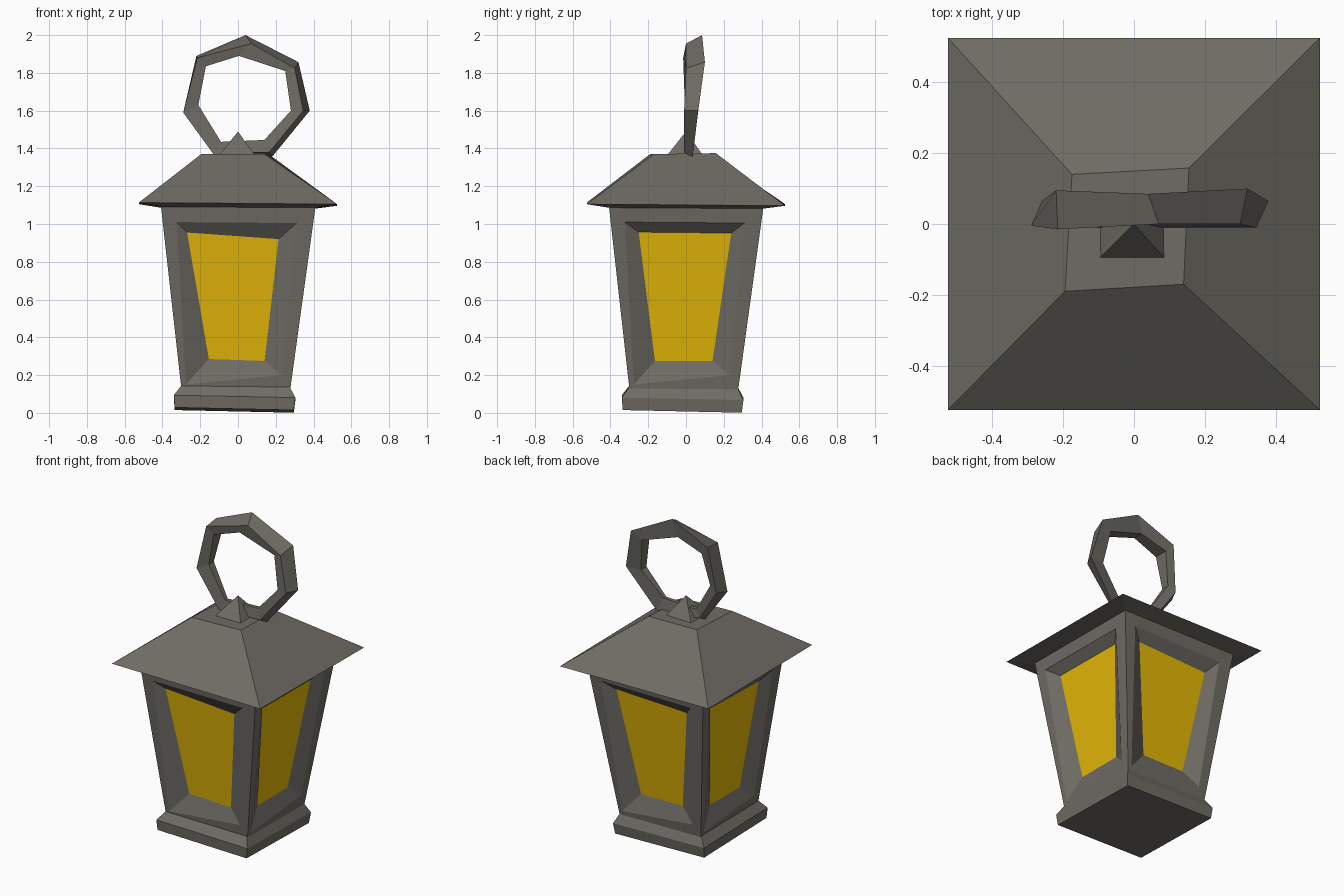
import bpy, bmesh, math
from mathutils import Matrix

if "Cube" in bpy.data.objects:
    bpy.data.objects.remove(bpy.data.objects["Cube"])


def material(name, rgb):
    m = bpy.data.materials.new(name)
    m.diffuse_color = (*rgb, 1.0)
    m.use_nodes = True
    m.node_tree.nodes["Principled BSDF"].inputs["Base Color"].default_value = m.diffuse_color
    return m


METAL = material("dark grey metal", (0.16, 0.15, 0.13))
GLASS = material("amber glass", (0.78, 0.48, 0.002))


def make(name, verts, faces, mat):
    me = bpy.data.meshes.new(name)
    me.from_pydata(verts, [], faces)
    me.materials.append(mat)
    ob = bpy.data.objects.new(name, me)
    bpy.context.collection.objects.link(ob)
    return ob


def bridge(rings, closed=False):
    """Quads joining consecutive rings of equal size."""
    n, k = len(rings[0]), len(rings)
    return [(a * n + i, a * n + (i + 1) % n,
             (a + 1) % k * n + (i + 1) % n, (a + 1) % k * n + i)
            for a in range(k if closed else k - 1) for i in range(n)]


def loft(name, rings, mat, caps=True):
    n = len(rings[0])
    faces = bridge(rings)
    if caps:
        faces += [tuple(reversed(range(n))),
                  tuple(range(n * (len(rings) - 1), n * len(rings)))]
    return make(name, [p for r in rings for p in r], faces, mat)


def square(h, z, c=0.0, tilt=0.0):
    pts = [(c - h, c - h), (c + h, c - h), (c + h, c + h), (c - h, c + h)]
    return [(x, y, z - tilt * (x + y)) for x, y in pts]


# Foot, slightly crooked
loft("foot", [square(0.315, 0.014, -0.02, 0.022), square(0.322, 0.08, -0.018, 0.02),
              square(0.285, 0.14, -0.013, 0.012)], METAL)

# Body walls: flat frame, then a bevelled recess down to each hand-cut pane
Z0, Z1 = 0.10, 1.09


def wall_ring(points, inset=0.0):
    """Corner points (x, z) laid on the leaning front wall, pushed in by inset."""
    return [(x, inset - 0.285 - (z - Z0) * 0.125, z) for x, z in points]


d1 = 0.285 + (Z1 - Z0) * 0.125
outer = wall_ring([(-0.285, Z0), (0.285, Z0), (d1, Z1), (-d1, Z1)])
opening = wall_ring([(-0.265, 0.15), (0.24, 0.20), (0.31, 1.005), (-0.325, 1.01)])
panes = {
    "front": [(-0.145, 0.285), (0.15, 0.275), (0.216, 0.92), (-0.269, 0.955)],
    "right": [(-0.155, 0.275), (0.15, 0.275), (0.24, 0.952), (-0.25, 0.957)],
    "back": [(-0.15, 0.28), (0.145, 0.28), (0.245, 0.935), (-0.25, 0.955)],
    "left": [(-0.155, 0.277), (0.145, 0.277), (0.24, 0.94), (-0.255, 0.955)],
}
for i, (side, corners) in enumerate(panes.items()):
    pane = wall_ring(corners, 0.045)
    turn = Matrix.Rotation(i * math.pi / 2, 4, 'Z')
    # the whole body leans a little towards the front left at its bottom
    lean = Matrix.Identity(4)
    lean[0][2] = lean[1][2] = 0.013
    lean[0][3] = lean[1][3] = -0.013
    for ob in (loft(side + "_frame", [outer, opening, pane], METAL, caps=False),
               make(side + "_window", pane, [(0, 1, 2, 3)], GLASS)):
        ob.data.transform(lean @ turn)

# Roof with shallow underside, sharp eaves and a small uneven flat top
roof_top = [(-0.195, -0.19, 1.37), (0.14, -0.17, 1.37),
            (0.155, 0.158, 1.375), (-0.175, 0.14, 1.37)]
loft("roof", [square(0.40, 1.085, 0, 0.006), square(0.525, 1.105, 0, 0.008), roof_top],
     METAL)

# Pyramid finial
make("finial", square(0.09, 1.37, -0.005) + [(0, 0, 1.49)],
     [(0, 1, 4), (1, 2, 4), (2, 3, 4), (3, 0, 4), (3, 2, 1, 0)], METAL)

# Hand-bent seven-sided ring:
# outer front x, z; outer back x, z; inner x, z; front y, back y
stations = [
    (0.070, 1.955, 0.040, 2.000, 0.005, 1.89, 0.00, 0.085),
    (0.300, 1.825, 0.320, 1.857, 0.250, 1.81, 0.00, 0.100),
    (0.345, 1.600, 0.380, 1.600, 0.280, 1.60, -0.01, 0.065),
    (0.165, 1.380, 0.180, 1.355, 0.140, 1.445, -0.01, 0.035),
    (-0.130, 1.370, -0.120, 1.390, -0.090, 1.435, -0.01, 0.035),
    (-0.290, 1.590, -0.260, 1.600, -0.210, 1.63, -0.005, 0.065),
    (-0.215, 1.880, -0.220, 1.890, -0.170, 1.835, -0.015, 0.095),
]
rings = [[(fx, f, fz), (bx, b, bz), (ix, b - 0.01, iz), (ix, f + 0.01, iz)]
         for fx, fz, bx, bz, ix, iz, f, b in stations]
ring = make("carry_ring", [p for r in rings for p in r],
            bridge(rings, closed=True), METAL).data

# Outward normals for the closed ring
bm = bmesh.new()
bm.from_mesh(ring)
bmesh.ops.recalc_face_normals(bm, faces=bm.faces)
bm.to_mesh(ring)
bm.free()
